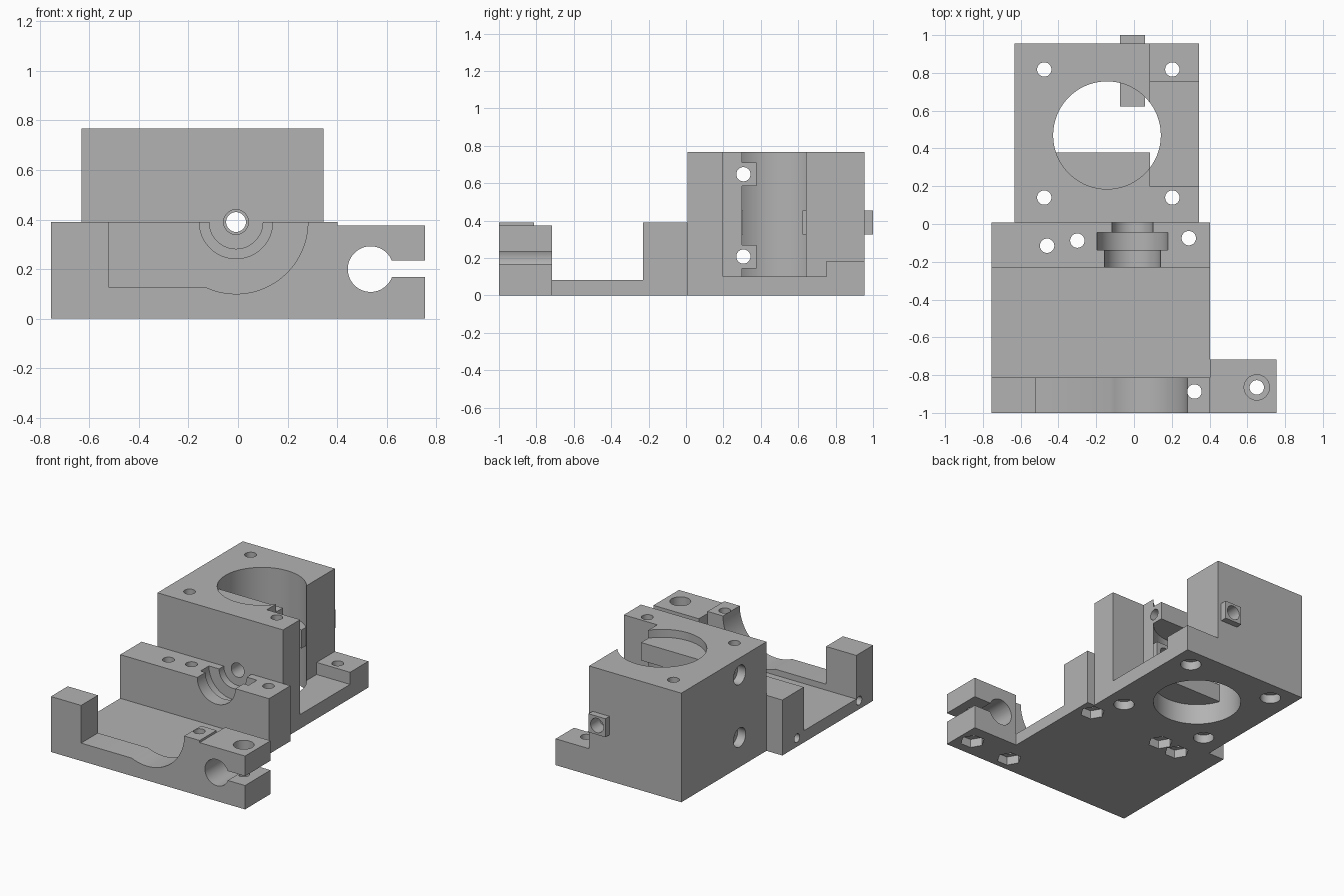
import bpy, bmesh, math
from mathutils import Matrix, Vector

cube = bpy.data.objects.get("Cube")
if cube:
    bpy.data.objects.remove(cube, do_unlink=True)

grey = bpy.data.materials.new("plain_grey")
grey.use_nodes = True
grey.diffuse_color = (0.45, 0.45, 0.45, 1)
grey.node_tree.nodes["Principled BSDF"].inputs["Base Color"].default_value = grey.diffuse_color


def finish(name, bm):
    bmesh.ops.recalc_face_normals(bm, faces=bm.faces)
    mesh = bpy.data.meshes.new(name)
    bm.to_mesh(mesh)
    bm.free()
    mesh.materials.append(grey)
    obj = bpy.data.objects.new(name, mesh)
    bpy.context.scene.collection.objects.link(obj)
    return obj


def box(name, x, y, z):
    bm = bmesh.new()
    bmesh.ops.create_cube(bm, size=1)
    for v in bm.verts:
        v.co = Vector([(r[0] + r[1]) / 2 + c * (r[1] - r[0]) for r, c in zip((x, y, z), v.co)])
    return finish(name, bm)


def rod(name, axis, center, radius, span, sides=48):
    """Prism along an axis; center holds the two remaining coordinates in xyz order."""
    bm = bmesh.new()
    bmesh.ops.create_cone(bm, cap_ends=True, segments=sides, radius1=radius, radius2=radius,
                          depth=span[1] - span[0])
    turn = {"x": Matrix.Rotation(math.pi / 2, 4, "Y"),
            "y": Matrix.Rotation(math.pi / 2, 4, "X"),
            "z": Matrix.Rotation(math.pi / 2, 4, "Z")}[axis]
    place = list(center)
    place.insert("xyz".index(axis), sum(span) / 2)
    bmesh.ops.transform(bm, matrix=Matrix.Translation(place) @ turn, verts=bm.verts)
    return finish(name, bm)


def extrude(name, points, place, direction):
    bm = bmesh.new()
    face = bm.faces.new([bm.verts.new(place(*p)) for p in points])
    new = bmesh.ops.extrude_face_region(bm, geom=[face])["geom"]
    bmesh.ops.translate(bm, vec=direction, verts=[g for g in new if isinstance(g, bmesh.types.BMVert)])
    return finish(name, bm)


def combine(target, tool, operation):
    mod = target.modifiers.new("combine", "BOOLEAN")
    mod.operation, mod.solver, mod.object = operation, "EXACT", tool
    bpy.ops.object.select_all(action="DESELECT")
    bpy.context.view_layer.objects.active = target
    target.select_set(True)
    bpy.ops.object.modifier_apply(modifier=mod.name)
    bpy.data.objects.remove(tool, do_unlink=True)


def cut(target, tool):
    combine(target, tool, "DIFFERENCE")


def add(target, tool):
    combine(target, tool, "UNION")


AXIS_X, AXIS_Z = -0.008, 0.39    # shaft line
JOIN = 0.008                     # plane between frame and motor block
BACK = 0.955

# Frame: front rest, floor plate and bearing wall as one side profile
frame = extrude("bracket_body",
                [(-1, 0), (JOIN, 0), (JOIN, 0.39), (-0.23, 0.39), (-0.23, 0.083),
                 (-0.813, 0.083), (-0.813, 0.39), (-1, 0.39)],
                lambda y, z: (-0.755, y, z), (1.157, 0, 0))

# Cradle dip in the front rest: flat shelf running into a round trough
dip = [(0.282, 0.5), (-0.52, 0.5), (-0.52, 0.125)]
start = math.pi + math.asin((AXIS_Z - 0.125) / 0.29)
for i in range(25):
    a = start + (2 * math.pi - start) * i / 24
    dip.append((AXIS_X + 0.29 * math.cos(a), AXIS_Z + 0.29 * math.sin(a)))
cut(frame, extrude("dip", dip, lambda x, z: (x, -1.1, z), (0, 0.4, 0)))

# Stepped bearing seat
for radius, span in ((0.148, (-0.3, -0.13)), (0.187, (-0.138, -0.045)), (0.108, (-0.06, JOIN + 0.01))):
    cut(frame, rod("seat", "y", (AXIS_X, AXIS_Z), radius, span, 64))

# Blind side holes
for y in (-0.845, -0.155):
    cut(frame, rod("side_hole", "x", (y, 0.06), 0.03, (-0.8, -0.55), 32))

# Split rod clamp
clamp = box("rod_clamp", (0.402, 0.755), (-1, -0.717), (0, 0.375))
cut(clamp, rod("clamp_bore", "y", (0.535, 0.2), 0.092, (-1.1, -0.6), 64))
cut(clamp, box("clamp_slot", (0.55, 0.8), (-1.1, -0.6), (0.168, 0.234)))
cut(clamp, rod("clamp_recess", "z", (0.65, -0.865), 0.067, (0.315, 0.5)))

# Motor block with its bore and the open corner
block = box("motor_block", (-0.632, 0.345), (JOIN, BACK), (0, 0.767))
cut(block, box("side_pocket", (0.085, 0.5), (0.198, 0.752), (0.1, 0.9)))
cut(block, box("corner_step", (0.085, 0.5), (0.74, 1.1), (0.185, 0.9)))
cut(block, rod("motor_bore", "z", (-0.143, 0.47), 0.285, (-0.1, 0.9), 96))

# Cross bars inside the bore with screw holes and recessed heads
for z in (0.208, 0.648):
    add(block, box("cross_bar", (-0.46, 0.085), (0.12, 0.378), (z - 0.063, z + 0.063)))
# Square bosses on the shaft line
for span in ((0.1, 0.305), (0.623, 1.0)):
    add(block, box("shaft_boss", (AXIS_X - 0.066, AXIS_X + 0.066), span, (0.325, 0.455)))
for z in (0.208, 0.648):
    cut(block, rod("cross_hole", "x", (0.307, z), 0.038, (-0.8, 0.5)))
    cut(block, rod("cross_recess", "x", (0.307, z), 0.067, (-0.8, -0.57)))
cut(block, rod("shaft_hole", "y", (AXIS_X, AXIS_Z), 0.04, (-0.1, 1.1)))
for span in ((-0.1, 0.14), (0.9, 1.1)):
    cut(block, rod("shaft_recess", "y", (AXIS_X, AXIS_Z), 0.05, span))

# Vertical mounting holes with round recesses underneath
for x in (-0.475, 0.203):
    for y in (0.14, 0.818):
        cut(block, rod("mount_hole", "z", (x, y), 0.038, (-0.1, 0.9)))
        cut(block, rod("mount_recess", "z", (x, y), 0.067, (-0.1, 0.06)))

# Vertical bolt holes with hexagonal nut pockets underneath
for part, x, y in ((frame, -0.46, -0.115), (frame, -0.3, -0.088), (frame, 0.29, -0.075),
                   (frame, 0.32, -0.887), (clamp, 0.65, -0.865)):
    cut(part, rod("bolt_hole", "z", (x, y), 0.038, (-0.1, 0.5)))
    cut(part, rod("nut_pocket", "z", (x, y), 0.08, (-0.1, 0.06), 6))

# Merge into one solid and shade
add(frame, clamp)
add(frame, block)
bpy.ops.object.select_all(action="DESELECT")
frame.select_set(True)
bpy.context.view_layer.objects.active = frame
bpy.ops.object.shade_smooth_by_angle()
